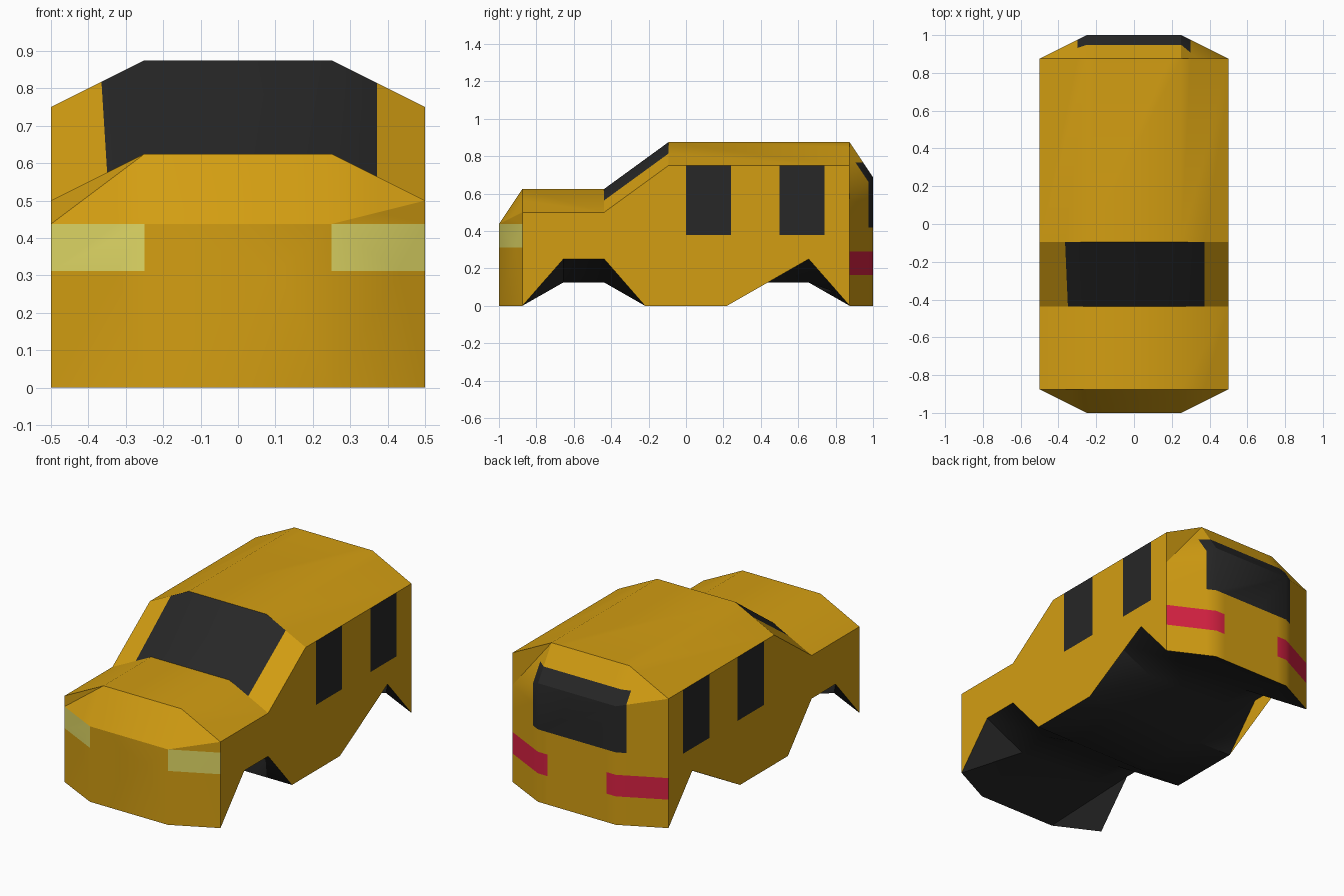
import bpy, bmesh, math
from mathutils import Vector

if "Cube" in bpy.data.objects:
    bpy.data.objects.remove(bpy.data.objects["Cube"], do_unlink=True)


def material(name, rgb):
    mat = bpy.data.materials.new(name)
    mat.use_nodes = True
    mat.diffuse_color = (*rgb, 1)
    mat.node_tree.nodes["Principled BSDF"].inputs["Base Color"].default_value = (*rgb, 1)
    return mat


BODY, DARK, LAMP, TAIL = range(4)
materials = [
    material("amber paint", (0.65, 0.34, 0.006)),
    material("dark glass", (0.02, 0.02, 0.02)),
    material("pale headlamp", (0.74, 0.68, 0.13)),
    material("red tail lamp", (0.68, 0.015, 0.055)),
]

# Side profiles (y, z): underside front to back, then over the tail, roof and hood
UNDERSIDE = 7
outer = [(-.875, 0), (-.656, .25), (-.4375, .25), (-.219, 0),
         (.219, 0), (.4375, .25), (.656, .25), (.875, 0),
         (.875, .5625), (.875, .75), (-.094, .75), (-.4375, .5),
         (-.875, .5), (-.875, .4375)]
inner = [(-1, 0), (-.656, .125), (-.4375, .125), (-.219, 0),
         (.219, 0), (.4375, .125), (.656, .125), (1, 0),
         (1, .6875), (.875, .875), (-.094, .875), (-.4375, .625),
         (-.875, .625), (-1, .4375)]

# Body shell: loft the profiles across the width and cap both sides
bm = bmesh.new()
columns = [[bm.verts.new((x, y, z)) for y, z in profile]
           for x, profile in ((-.5, outer), (-.25, inner), (.25, inner), (.5, outer))]
count = len(outer)
for a, b in zip(columns, columns[1:]):
    for k in range(count):
        n = (k + 1) % count
        for corners in ((a[k], b[k], a[n]), (b[k], b[n], a[n])):
            bm.faces.new(corners).material_index = DARK if k < UNDERSIDE else BODY
caps = [bm.faces.new(columns[0]), bm.faces.new(columns[-1])]
bmesh.ops.triangulate(bm, faces=caps)
bmesh.ops.recalc_face_normals(bm, faces=bm.faces)
bm.normal_update()


def below(axis, value):
    normal = Vector((0, 0, 0))
    normal[axis] = 1
    return normal * value, normal


def above(axis, value):
    normal = Vector((0, 0, 0))
    normal[axis] = -1
    return -normal * value, normal


def paint(colour, facing, planes):
    """Cut the faces that look one way along the planes and colour the inside."""
    def targets():
        return [f for f in bm.faces if f.material_index == BODY and facing(f.normal)]

    for co, no in planes:
        faces = targets()
        geom = set(faces)
        for f in faces:
            geom.update(f.edges, f.verts)
        bmesh.ops.bisect_plane(bm, geom=list(geom), dist=0.0001, plane_co=co, plane_no=no)
        bm.normal_update()
    for f in targets():
        centre = f.calc_center_median()
        if all((centre - co).dot(no) < 0 for co, no in planes):
            f.material_index = colour


def forward(n):
    return n.y < -.3


def backward(n):
    return n.y > .3


# Windshield, with its slightly slanted edge
slanted = (Vector((-.365, -.094, 0)), Vector((-1, -.044, 0)))
paint(DARK, lambda n: n.y < -.3 and n.z > .5,
      [slanted, below(0, .372), above(1, -.4375), below(1, -.094)])

# Rear window
paint(DARK, backward, [above(0, -.3), below(0, .3), above(2, .42), below(2, .765)])

# Side windows, headlamps and tail lamps, mirrored
for side in (-1, 1):
    for start in (0, .5):
        paint(DARK, lambda n: n.x * side > .95,
              [above(1, start), below(1, start + .24), above(2, .38), below(2, .75)])
    for colour, facing, edge, low, high in ((LAMP, forward, .25, .3125, .4375),
                                            (TAIL, backward, .19, .165, .29)):
        limit = above(0, edge) if side > 0 else below(0, -edge)
        paint(colour, facing, [limit, above(2, low), below(2, high)])

mesh = bpy.data.meshes.new("car_body")
bm.to_mesh(mesh)
bm.free()
for mat in materials:
    mesh.materials.append(mat)
car = bpy.data.objects.new("car_body", mesh)
bpy.context.collection.objects.link(car)
bpy.ops.object.select_all(action='DESELECT')
car.select_set(True)
bpy.context.view_layer.objects.active = car
bpy.ops.object.shade_smooth_by_angle(angle=math.radians(30))
